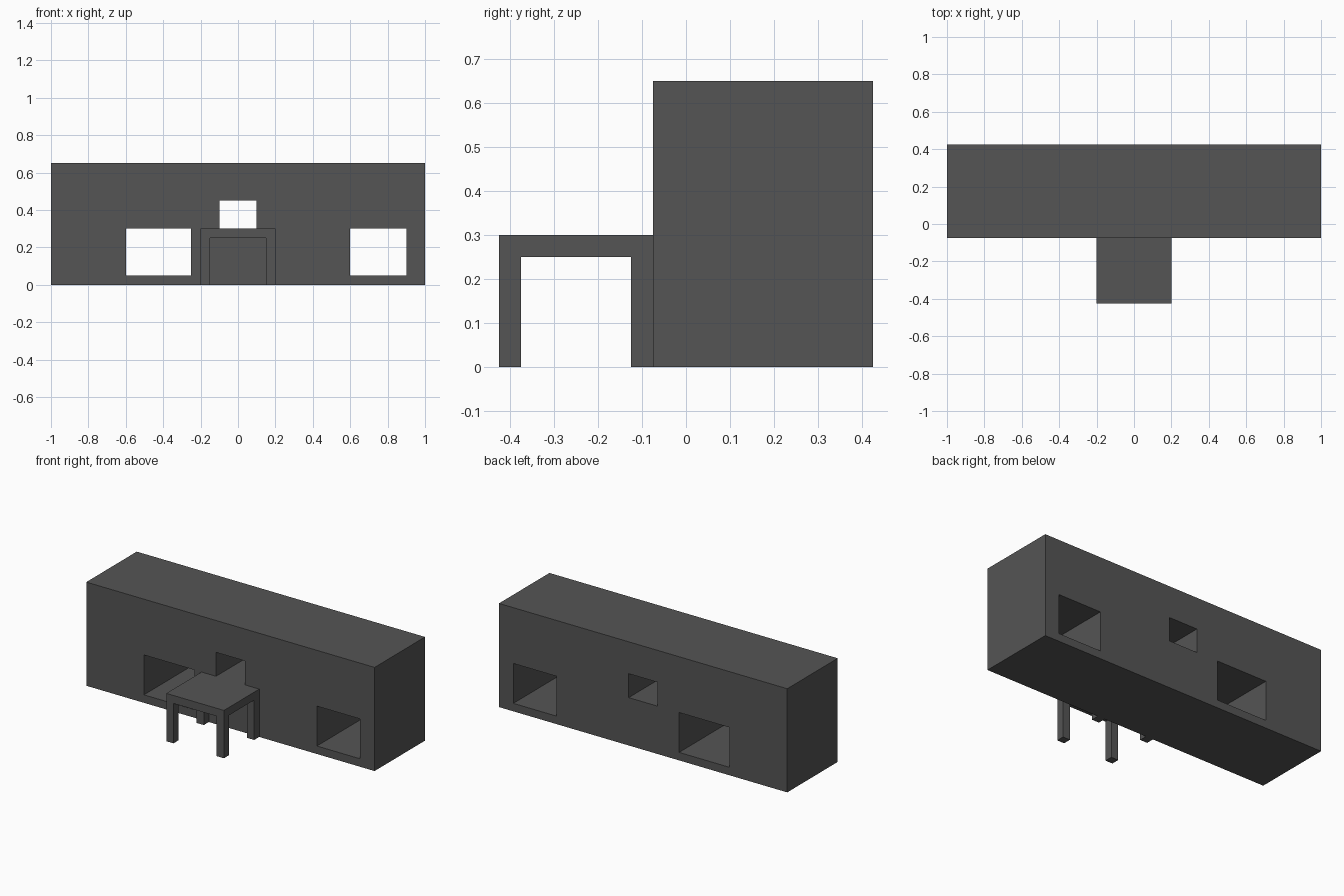
import bpy
import bmesh
from mathutils import Vector

if "Cube" in bpy.data.objects:
    bpy.data.objects.remove(bpy.data.objects["Cube"], do_unlink=True)

# One dark grey for everything
grey = bpy.data.materials.new("dark_grey")
grey.use_nodes = True
colour = (0.09, 0.09, 0.09, 1.0)
grey.diffuse_color = colour
grey.node_tree.nodes["Principled BSDF"].inputs["Base Color"].default_value = colour


def add_object(name, bm):
    mesh = bpy.data.meshes.new(name)
    bmesh.ops.recalc_face_normals(bm, faces=bm.faces[:])
    bm.to_mesh(mesh)
    bm.free()
    mesh.materials.append(grey)
    obj = bpy.data.objects.new(name, mesh)
    bpy.context.scene.collection.objects.link(obj)
    return obj


def box(name, low, high):
    low, high = Vector(low), Vector(high)
    bm = bmesh.new()
    bmesh.ops.create_cube(bm, size=1)
    bmesh.ops.scale(bm, vec=high - low, verts=bm.verts)
    bmesh.ops.translate(bm, vec=(low + high) / 2, verts=bm.verts)
    return add_object(name, bm)


# Long block with three rectangular openings running front to back
block = box("wall_block", (-1, -0.075, 0), (1, 0.425, 0.65))
openings = {
    "right_opening": (-0.60, -0.25, 0.05, 0.30),
    "centre_opening": (-0.10, 0.10, 0.30, 0.45),
    "left_opening": (0.60, 0.90, 0.05, 0.30),
}
bpy.context.view_layer.objects.active = block
for name, (x0, x1, z0, z1) in openings.items():
    cutter = box(name, (x0, -0.2, z0), (x1, 0.55, z1))
    cutter.hide_render = True
    cut = block.modifiers.new(name, 'BOOLEAN')
    cut.operation = 'DIFFERENCE'
    cut.solver = 'EXACT'
    cut.object = cutter
    bpy.ops.object.modifier_apply(modifier=name)
    bpy.data.objects.remove(cutter, do_unlink=True)

# Table: a 3 x 3 slab whose corner cells are pulled down into legs
xs = (-0.20, -0.15, 0.15, 0.20)
ys = (-0.425, -0.375, -0.125, -0.075)
bm = bmesh.new()
grid = [[bm.verts.new((x, y, 0.25)) for y in ys] for x in xs]
cells = {}
for i in range(3):
    for j in range(3):
        cells[i, j] = bm.faces.new((grid[i][j], grid[i][j + 1],
                                    grid[i + 1][j + 1], grid[i + 1][j]))
top = bmesh.ops.extrude_face_region(bm, geom=bm.faces[:], use_keep_orig=True)
bmesh.ops.translate(bm, vec=(0, 0, 0.05),
                    verts=[v for v in top["geom"] if isinstance(v, bmesh.types.BMVert)])
for i in (0, 2):
    for j in (0, 2):
        foot = bmesh.ops.extrude_discrete_faces(bm, faces=[cells[i, j]])["faces"][0]
        bmesh.ops.translate(bm, vec=(0, 0, -0.25), verts=foot.verts)
add_object("table", bm)
